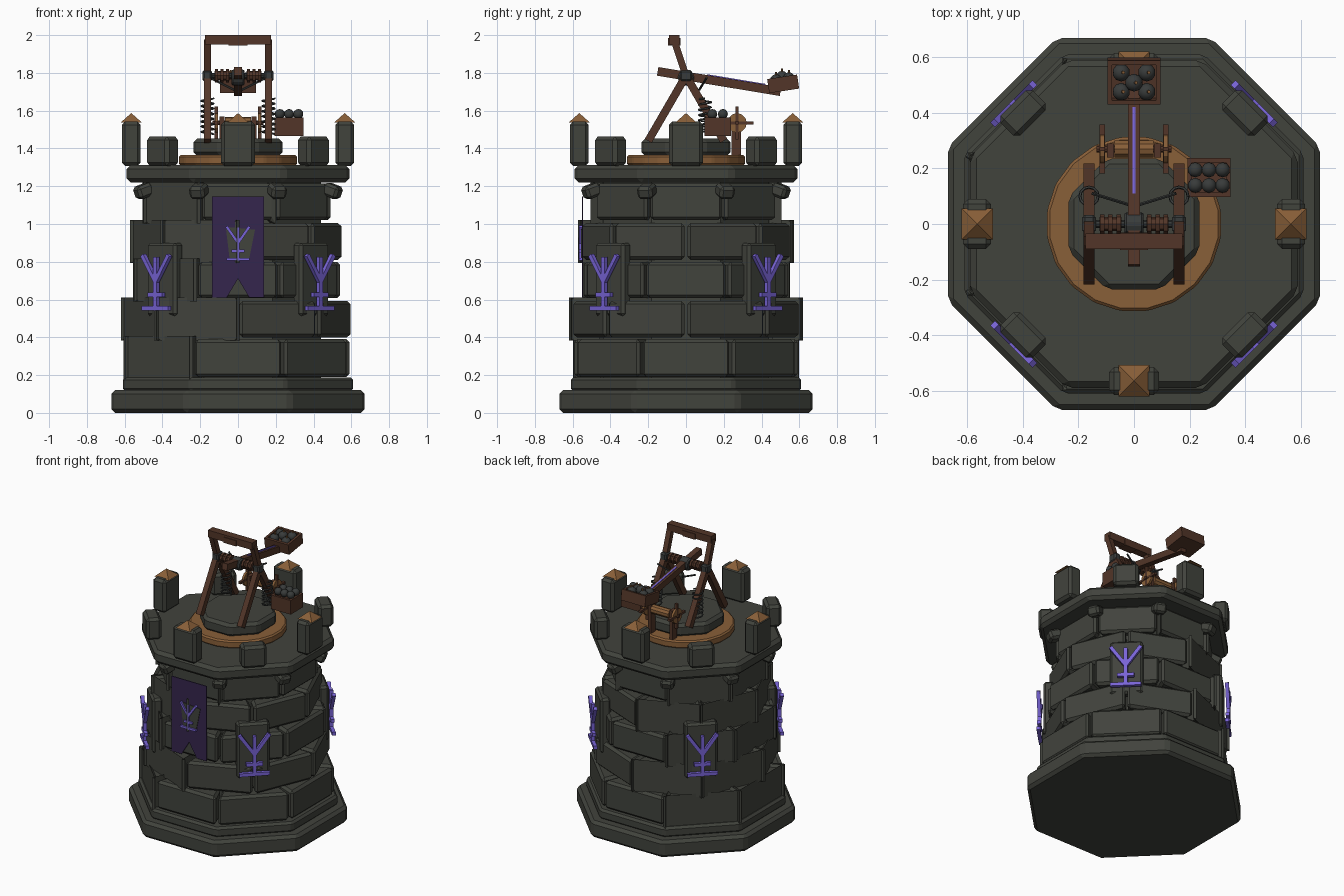
import bpy, bmesh
from math import pi, cos, sin, tan
from mathutils import Matrix, Vector

if "Cube" in bpy.data.objects:
    bpy.data.objects.remove(bpy.data.objects["Cube"])


def material(name, rgb):
    m = bpy.data.materials.new(name)
    m.use_nodes = True
    m.diffuse_color = (*rgb, 1)
    node = next(n for n in m.node_tree.nodes if n.type == 'BSDF_PRINCIPLED')
    node.inputs["Base Color"].default_value = (*rgb, 1)
    return m


STONE = material("dark stone", (.053, .056, .046))
WOOD = material("brown wood", (.085, .036, .021))
COPPER = material("copper", (.25, .115, .04))
IRON = material("dark iron", (.04, .044, .043))
RUNE = material("violet glow", (.19, .127, .68))
CLOTH = material("purple cloth", (.035, .019, .075))

T = Matrix.Translation


def finish(name, bm, mat, bevel=0, smooth=False):
    if bevel:
        bmesh.ops.bevel(bm, geom=bm.edges[:], offset=bevel, segments=1,
                        affect='EDGES', clamp_overlap=True)
    bmesh.ops.recalc_face_normals(bm, faces=bm.faces)
    me = bpy.data.meshes.new(name)
    bm.to_mesh(me)
    bm.free()
    me.materials.append(mat)
    for p in me.polygons:
        p.use_smooth = smooth
    ob = bpy.data.objects.new(name, me)
    bpy.context.collection.objects.link(ob)
    return ob


def boxes(name, items, mat, bevel=0):
    """Join several boxes, each a (matrix, size) pair."""
    bm = bmesh.new()
    for m, size in items:
        bmesh.ops.create_cube(bm, size=1, matrix=m @ Matrix.Diagonal((*size, 1)))
    return finish(name, bm, mat, bevel)


def along(a, b):
    """Frame at the middle of a-b with its z axis along the line."""
    a, b = Vector(a), Vector(b)
    z = (b - a).normalized()
    x = Vector((0, 1, 0)) if abs(z.x) > .9 else Vector((1, 0, 0))
    y = z.cross(x).normalized()
    x = y.cross(z)
    return T((a + b) / 2) @ Matrix((x, y, z)).transposed().to_4x4(), (b - a).length


def beam(a, b, w, d):
    m, length = along(a, b)
    return m, (w, d, length)


def rod(name, a, b, r, mat, sides=8, bevel=0):
    m, length = along(a, b)
    bm = bmesh.new()
    bmesh.ops.create_cone(bm, cap_ends=True, segments=sides, radius1=r, radius2=r,
                          depth=length, matrix=m)
    return finish(name, bm, mat, bevel)


def slab(name, apothem, z0, z1, mat, bevel, sides=8):
    bm = bmesh.new()
    r = apothem / cos(pi / sides)
    m = T((0, 0, (z0 + z1) / 2)) @ Matrix.Rotation(pi / sides, 4, 'Z')
    bmesh.ops.create_cone(bm, cap_ends=True, segments=sides, radius1=r, radius2=r,
                          depth=z1 - z0, matrix=m)
    return finish(name, bm, mat, bevel)


def prism(name, outline, m, depth, mat, bevel=0):
    """Extrude an outline in the local xy plane along local z."""
    bm = bmesh.new()
    f = bm.faces.new([bm.verts.new((x, y, 0)) for x, y in outline])
    new = bmesh.ops.extrude_face_region(bm, geom=[f])["geom"]
    bmesh.ops.translate(bm, vec=(0, 0, depth),
                        verts=[v for v in new if isinstance(v, bmesh.types.BMVert)])
    bm.transform(m)
    return finish(name, bm, mat, bevel)


def balls(name, centres, r, mat):
    bm = bmesh.new()
    for c in centres:
        bmesh.ops.create_icosphere(bm, subdivisions=2, radius=r, matrix=T(c))
    return finish(name, bm, mat, smooth=True)


def wall_frame(angle, r, z):
    """Frame on the wall: x sideways, y up, z outward."""
    return (Matrix.Rotation(angle, 4, 'Z') @ T((r, 0, z))
            @ Matrix(((0, 0, 1, 0), (1, 0, 0, 0), (0, 1, 0, 0), (0, 0, 0, 1))))


def rune(name, m, s):
    strokes = [(0, -.14, 0, .13), (-.1, -.14, .1, -.14), (-.055, -.07, .055, -.07),
               (0, 0, -.098, .14), (0, 0, .098, .14)]
    items = []
    for x1, y1, x2, y2 in strokes:
        f, size = beam((x1 * s, y1 * s, 0), (x2 * s, y2 * s, 0), .024 * s, .024 * s)
        items.append((m @ f, size))
    return boxes(name, items, RUNE)


# Tower base, core and platform
slab("base_plinth", .67, 0, .12, STONE, .02)
slab("base_step", .61, .115, .188, STONE, .015)
slab("tower_core", .44, .15, 1.25, STONE, 0)
slab("platform", .59, 1.22, 1.312, STONE, .022)

# Staggered courses of wall blocks
courses = [(.59, .19, .39), (.56, .4, .593), (.54, .607, .8), (.515, .81, 1.005), (.49, 1.02, 1.215)]
for c, (ap, z0, z1) in enumerate(courses):
    half, inner = ap * tan(pi / 8) - .009, (ap - .14) * tan(pi / 8) - .009
    for k in range(8):
        a = (k + .5 * (c % 2)) * pi / 4
        outline = [(ap, -half), (ap, half), (ap - .14, inner), (ap - .14, -inner)]
        prism(f"wall_block_{c + 1}_{k + 1}", outline,
              Matrix.Rotation(a, 4, 'Z') @ T((0, 0, z0)), z1 - z0, STONE, .017)

# Corbels, merlons, copper caps, plaques and runes
for k in range(8):
    a = k * pi / 4
    turn = Matrix.Rotation(a, 4, 'Z')
    corner = Matrix.Rotation(a + pi / 8, 4, 'Z')
    boxes(f"corbel_{k + 1}", [(corner @ T((.54, 0, 1.175)) @ Matrix.Rotation(.35, 4, 'Y'),
                               (.09, .085, .07))], STONE, .015)
    if k % 2 == 0:
        boxes(f"tall_merlon_{k + 1}", [(turn @ T((.565, 0, 1.425)), (.1, .18, .235))], STONE, .018)
        bm = bmesh.new()
        bmesh.ops.create_cone(bm, cap_ends=True, segments=4, radius1=.08, radius2=0, depth=.05,
                              matrix=turn @ T((.565, 0, 1.562)) @ Matrix.Rotation(pi / 4, 4, 'Z'))
        finish(f"merlon_cap_{k + 1}", bm, COPPER)
    else:
        boxes(f"short_merlon_{k + 1}", [(turn @ T((.565, 0, 1.385)), (.1, .165, .155))], STONE, .018)
        boxes(f"plaque_{k + 1}", [(turn @ T((.545, 0, .705)), (.07, .215, .39))], STONE, .015)
        rune(f"plaque_rune_{k + 1}", wall_frame(a, .612, .695), 1)

# Front banner with a notched hem
front = wall_frame(-pi / 2, .545, 0)
prism("banner", [(-.137, 1.145), (-.137, .61), (-.06, .61), (0, .71), (.06, .61),
                 (.137, .61), (.137, 1.145)], front, .006, CLOTH)
prism("banner_shield", [(-.065, .985), (-.045, .82), (.06, .82), (.09, .97)],
      front @ T((0, 0, .004)), .006, STONE)
rune("banner_rune", wall_frame(-pi / 2, .559, .9), .62)

# Turntable
slab("turntable_ring", .313, 1.31, 1.365, COPPER, .01, 20)
slab("turntable", .236, 1.36, 1.452, STONE, .02)

# Frame, springs, sinew bundles and ropes on each side
for side, s in (("right", -1), ("left", 1)):
    x = .162 * s
    apex = (x, 0, 1.785)
    boxes(f"{side}_frame", [beam((x, -.2, 1.44), apex, .038, .042),
                            beam((x, .2, 1.44), apex, .038, .042),
                            beam(apex, (x, -.062, 1.97), .036, .036)], WOOD)
    boxes(f"{side}_pivot_block", [(T(apex), (.05, .066, .062))], IRON, .01)
    rod(f"{side}_bundle", (.045 * s, 0, 1.785), (.125 * s, 0, 1.785), .026, WOOD)
    for i, bx in enumerate((.055, .085, .115)):
        rod(f"{side}_bundle_collar_{i + 1}", ((bx - .008) * s, 0, 1.785),
            ((bx + .008) * s, 0, 1.785), .035, WOOD)
    cu = bpy.data.curves.new(f"{side}_spring", 'CURVE')
    cu.dimensions = '3D'
    cu.bevel_depth, cu.bevel_resolution = .0055, 0
    sp = cu.splines.new('POLY')
    n, loops = 84, 7
    sp.points.add(n)
    for i, p in enumerate(sp.points):
        t = i / n * loops * 2 * pi
        p.co = (x + .033 * cos(t), .1 + .033 * sin(t), 1.475 + .19 * i / n, 1)
    cu.materials.append(IRON)
    spring = bpy.data.objects.new(f"{side}_spring", cu)
    bpy.context.collection.objects.link(spring)
    rod(f"{side}_rope", (.15 * s, .11, 1.775), (.02 * s, .07, 1.71), .006, IRON, 6)
    # Winch post and hand wheel
    boxes(f"{side}_winch_post", [beam((.085 * s, .265, 1.36), (.085 * s, .265, 1.57), .025, .05)], WOOD)
    wx, c = .115 * s, (.27, 1.535)
    rod(f"{side}_winch_wheel", (wx - .008, *c), (wx + .008, *c), .052, COPPER, 12)
    boxes(f"{side}_wheel_spokes", [(T((wx, *c)), (.02, .175, .016)),
                                   (T((wx, *c)), (.02, .016, .175))], WOOD)

boxes("top_crossbar", [(T((0, -.062, 1.975)), (.35, .055, .05)),
                       (T((0, -.062, 1.965)), (.1, .064, .04))], WOOD)
rod("axle", (-.16, 0, 1.785), (.16, 0, 1.785), .014, IRON)
rod("axle_hub", (-.035, 0, 1.775), (.035, 0, 1.775), .045, IRON, 8, .008)
rod("winch_axle", (-.135, .27, 1.535), (.135, .27, 1.535), .012, WOOD)
rod("winch_drum", (-.07, .27, 1.535), (.07, .27, 1.535), .032, COPPER, 10)

# Throwing arm with an inlaid glowing strip
arm_z = lambda y: 1.808 - .165 * (y + .15)
boxes("throwing_arm", [beam((0, -.15, arm_z(-.15)), (0, .5, arm_z(.5)), .042, .046)], WOOD)
boxes("arm_strip", [beam((0, .11, arm_z(.11) + .025), (0, .42, arm_z(.42) + .025), .012, .006)], RUNE)


# Open boxes with shot
def open_box(name, m, sx, sy, h):
    t = .016
    items = [(m @ T((0, 0, t / 2)), (sx, sy, t))]
    for s in (-1, 1):
        items.append((m @ T((s * (sx - t) / 2, 0, h / 2)), (t, sy, h)))
        items.append((m @ T((0, s * (sy - t) / 2, h / 2)), (sx, t, h)))
    boxes(name, items, WOOD)


bucket = T((0, .52, 1.705)) @ Matrix.Rotation(.15, 4, 'X')
open_box("bucket", bucket, .19, .16, .075)
spots = [bucket @ Vector(p) for p in ((-.046, -.035, .062), (.046, -.035, .062), (0, 0, .075),
                                      (-.046, .035, .062), (.046, .035, .062))]
balls("bucket_shot", spots, .032, IRON)
for i, p in enumerate(spots):
    rod(f"shot_fuse_{i + 1}", p, p + Vector((.008, 0, .043)), .006, COPPER, 6)

open_box("ammo_crate", T((.27, .167, 1.465)), .155, .14, .1)
balls("crate_shot", [(.27 + .049 * i, .167 + .028 * j, 1.582)
                     for i in (-1, 0, 1) for j in (-1, 1)], .027, IRON)
